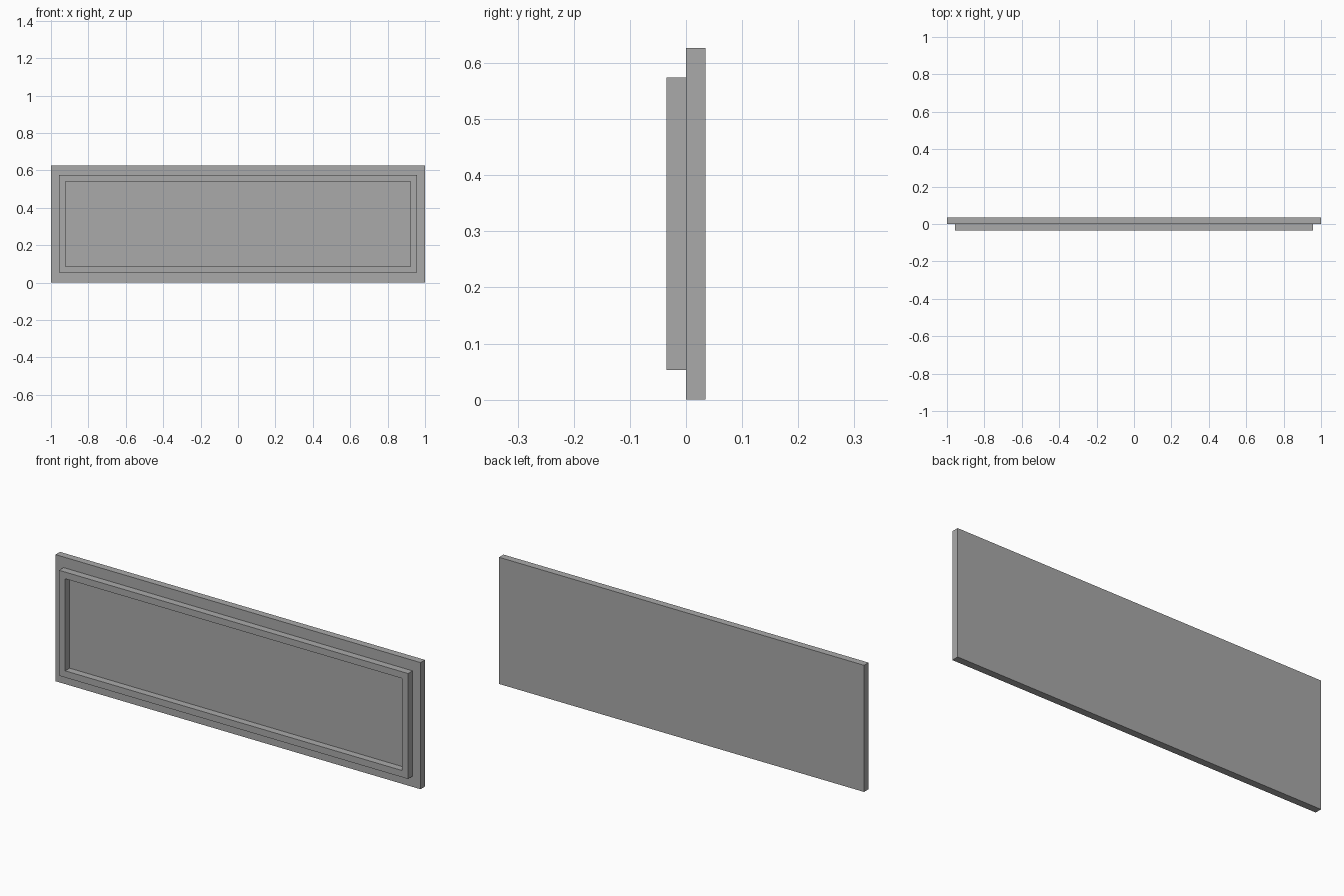
import bpy
import bmesh

default = bpy.data.objects.get("Cube")
if default:
    bpy.data.objects.remove(default, do_unlink=True)

grey = bpy.data.materials.new("plain grey")
grey.use_nodes = True
colour = (0.4, 0.4, 0.4, 1)
grey.diffuse_color = colour
grey.node_tree.nodes["Principled BSDF"].inputs["Base Color"].default_value = colour

HEIGHT = 0.627
DEPTH = 0.035
MID = HEIGHT / 2


def rectangle(bm, half_x, half_z, y):
    """Four corner vertices of an upright rectangle, in order."""
    corners = ((-1, -1), (1, -1), (1, 1), (-1, 1))
    return [bm.verts.new((sx * half_x, y, MID + sz * half_z)) for sx, sz in corners]


def finish(name, bm):
    bmesh.ops.recalc_face_normals(bm, faces=bm.faces)
    mesh = bpy.data.meshes.new(name)
    bm.to_mesh(mesh)
    bm.free()
    mesh.materials.append(grey)
    obj = bpy.data.objects.new(name, mesh)
    bpy.context.collection.objects.link(obj)


def bridge(bm, loops):
    """Join successive rectangles with side faces."""
    for a, b in zip(loops, loops[1:]):
        for i in range(4):
            j = (i + 1) % 4
            bm.faces.new((a[i], a[j], b[j], b[i]))


# Back panel
bm = bmesh.new()
front = rectangle(bm, 1, MID, 0)
back = rectangle(bm, 1, MID, DEPTH)
bridge(bm, [front, back])
bm.faces.new(front)
bm.faces.new(back)
finish("back_panel", bm)

# Raised rectangular frame, open at the rear where it meets the panel
bm = bmesh.new()
bridge(bm, [
    rectangle(bm, 0.956, 0.261, 0),
    rectangle(bm, 0.956, 0.261, -DEPTH),
    rectangle(bm, 0.922, 0.228, -DEPTH),
    rectangle(bm, 0.922, 0.228, 0),
])
finish("raised_frame", bm)
